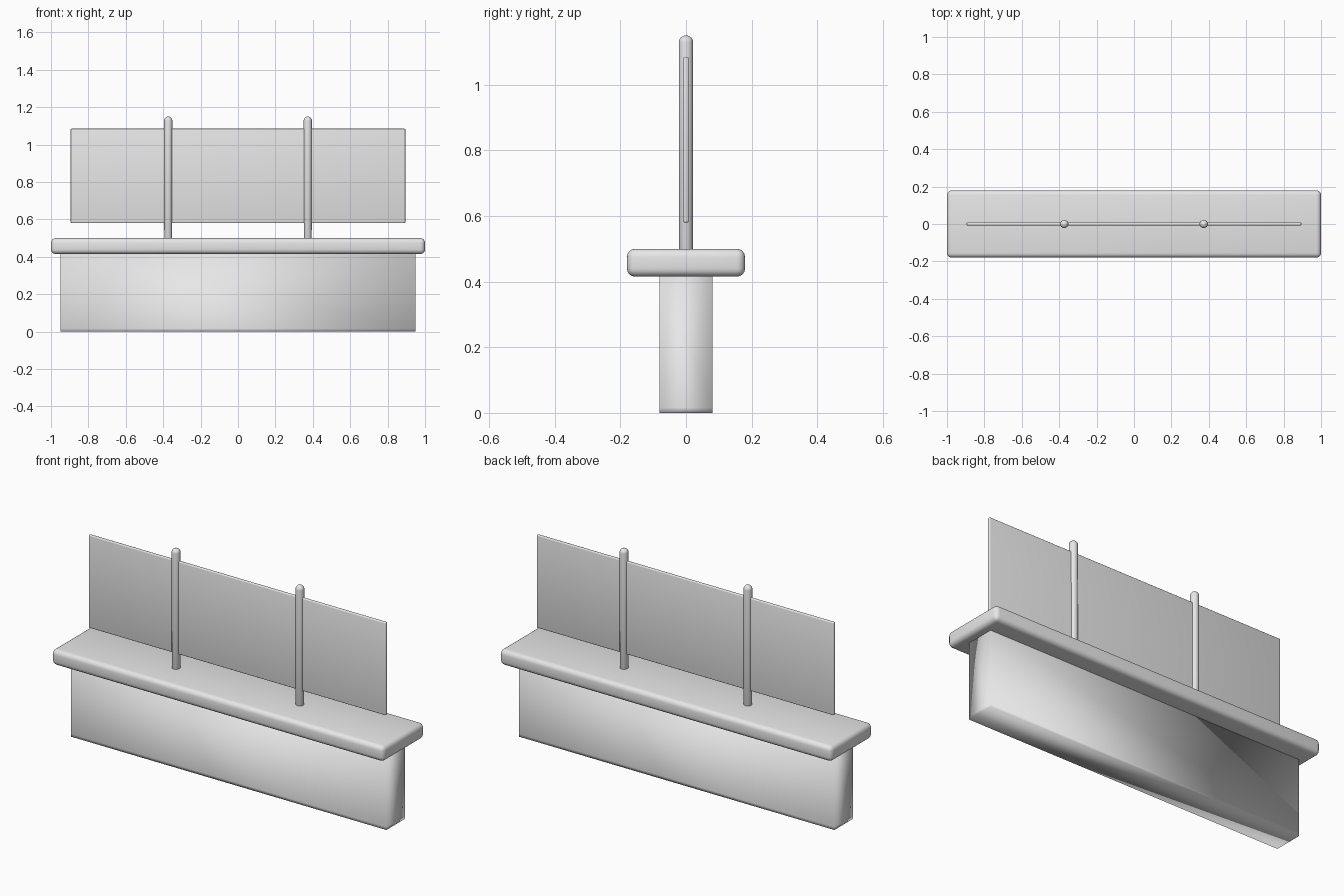
import bpy
import bmesh

cube = bpy.data.objects.get("Cube")
if cube:
    bpy.data.objects.remove(cube, do_unlink=True)

grey = bpy.data.materials.new("plain grey")
grey.use_nodes = True
grey.diffuse_color = (0.8, 0.8, 0.8, 1)
grey.node_tree.nodes["Principled BSDF"].inputs["Base Color"].default_value = (0.8, 0.8, 0.8, 1)


def finish(name, bm):
    """Turn a bmesh into a smooth-shaded grey object."""
    mesh = bpy.data.meshes.new(name)
    for face in bm.faces:
        face.smooth = True
    bm.to_mesh(mesh)
    bm.free()
    mesh.materials.append(grey)
    obj = bpy.data.objects.new(name, mesh)
    bpy.context.collection.objects.link(obj)
    return obj


def box(size, bottom):
    """Box centred on x and y, standing at the given height."""
    bm = bmesh.new()
    bmesh.ops.create_cube(bm, size=1)
    bmesh.ops.scale(bm, vec=size, verts=bm.verts)
    bmesh.ops.translate(bm, vec=(0, 0, bottom + size[2] / 2), verts=bm.verts)
    return bm


def bevel(obj, width, segments):
    mod = obj.modifiers.new("rounded edges", "BEVEL")
    mod.width = width
    mod.segments = segments
    mod.limit_method = "ANGLE"


# Upright base, with a support loop close to the floor
bm = box((1.9, 0.16, 0.43), 0)
bmesh.ops.bisect_plane(bm, geom=bm.verts[:] + bm.edges[:] + bm.faces[:],
                       plane_co=(0, 0, 0.016), plane_no=(0, 0, 1))
finish("base", bm)

# Rounded shelf on top of the base
shelf = finish("shelf", box((2, 0.36, 0.085), 0.415))
bevel(shelf, 0.025, 4)

# Thin upright panel held between the posts
panel = finish("panel", box((1.79, 0.016, 0.505), 0.58))
bevel(panel, 0.005, 3)

# Two round posts with domed tops
radius, foot, top = 0.022, 0.48, 1.15
for side, x in (("right", -0.373), ("left", 0.373)):
    bm = bmesh.new()
    bmesh.ops.create_uvsphere(bm, u_segments=24, v_segments=12, radius=radius)
    bmesh.ops.translate(bm, vec=(x, 0, top - radius), verts=bm.verts)
    # Stretch the lower half of the ball down into the shelf
    for v in bm.verts:
        if v.co.z < top - radius - 0.001:
            v.co.z -= top - 2 * radius - foot
    finish(side + "_post", bm)
